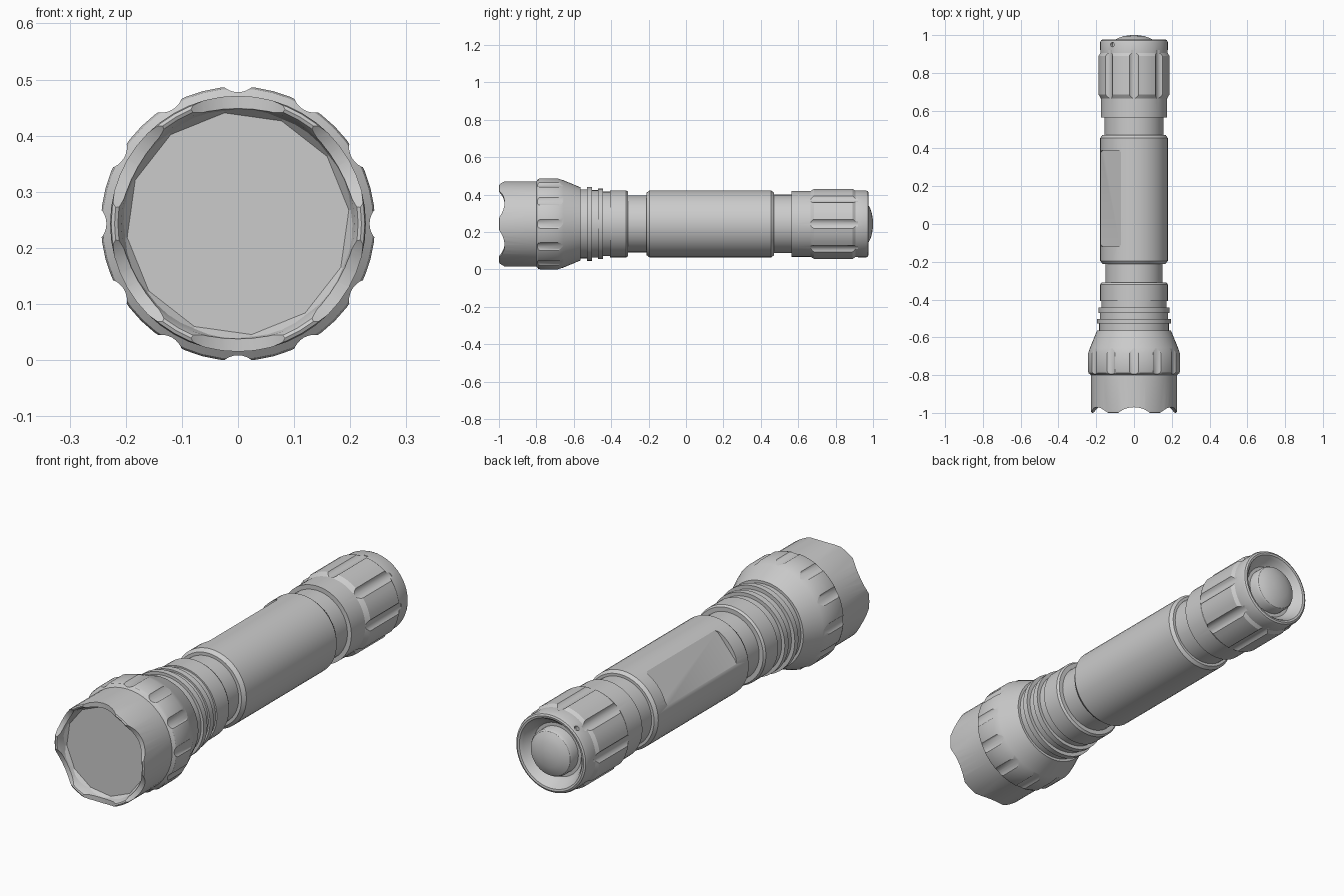
import bpy, bmesh, math
from mathutils import Matrix, Vector

if "Cube" in bpy.data.objects:
    bpy.data.objects.remove(bpy.data.objects["Cube"], do_unlink=True)

AXIS_Z = 0.243   # height of the long axis
SIDES = 48

grey = bpy.data.materials.new("matte_grey")
grey.use_nodes = True
grey.diffuse_color = (0.6, 0.6, 0.6, 1)
grey.node_tree.nodes["Principled BSDF"].inputs["Base Color"].default_value = (0.6, 0.6, 0.6, 1)


def make(name, bm):
    bmesh.ops.recalc_face_normals(bm, faces=bm.faces)
    mesh = bpy.data.meshes.new(name)
    bm.to_mesh(mesh)
    bm.free()
    mesh.materials.append(grey)
    ob = bpy.data.objects.new(name, mesh)
    bpy.context.collection.objects.link(ob)
    return ob


def lathe(name, profile):
    """Spin (y, radius) points round the long axis into a closed solid."""
    bm = bmesh.new()
    points = [(profile[0][0], 0)] + profile + [(profile[-1][0], 0)]
    verts = [bm.verts.new((0, y, AXIS_Z + r)) for y, r in points]
    edges = [bm.edges.new(pair) for pair in zip(verts, verts[1:])]
    bmesh.ops.spin(bm, geom=verts + edges, cent=(0, 0, AXIS_Z), axis=(0, 1, 0),
                   angle=math.tau, steps=SIDES)
    bmesh.ops.remove_doubles(bm, verts=bm.verts, dist=0.0002)
    return make(name, bm)


def around(angle, r, y):
    """Frame at a point round the axis, its z pointing outwards; 0 is the top."""
    spin = Matrix.Rotation(angle, 4, 'Y')
    return Matrix.Translation((0, y, AXIS_Z)) @ spin @ Matrix.Translation((0, 0, r))


def rod(matrix, radius, length, segments=32):
    bm = bmesh.new()
    bmesh.ops.create_cone(bm, cap_ends=True, segments=segments, radius1=radius,
                          radius2=radius, depth=length, matrix=matrix)
    return make("cutter", bm)


def cut(ob, cutter):
    mod = ob.modifiers.new("cut", 'BOOLEAN')
    mod.operation = 'DIFFERENCE'
    mod.solver = 'EXACT'
    mod.object = cutter
    bpy.context.view_layer.objects.active = ob
    bpy.ops.object.modifier_apply(modifier=mod.name)
    bpy.data.objects.remove(cutter, do_unlink=True)


def grooves(ob, count, floor, radius, y0, y1):
    """Shallow round flutes running along the axis."""
    for i in range(count):
        m = around(math.tau * i / count, floor + radius, (y0 + y1) / 2)
        cut(ob, rod(m @ Matrix.Rotation(math.pi / 2, 4, 'X'), radius, y1 - y0))


# Head with open bore, fluted collar and cone
head = lathe("head", [(-0.94, 0.2), (-0.985, 0.208), (-0.997, 0.214), (-1.0, 0.22),
                      (-0.997, 0.226), (-0.985, 0.228), (-0.8, 0.228), (-0.79, 0.241),
                      (-0.78, 0.2445), (-0.685, 0.2445), (-0.655, 0.233), (-0.565, 0.196)])
for i in range(6):
    cut(head, rod(around(math.tau * i / 6, 0.23, -1.102), 0.132, 0.16, 64))
grooves(head, 12, 0.2345, 0.039, -0.83, -0.6)

# Twelve-sided reflector lip closed by the lens
bm = bmesh.new()
tilt = Matrix.Rotation(math.radians(-7), 4, 'Y')
rings = []
for y, r in ((-0.968, 0.214), (-0.95, 0.199)):
    rings.append([bm.verts.new(Vector((0, y, AXIS_Z)) + tilt @ Vector(
        (r * math.sin(math.tau * i / 12), 0, r * math.cos(math.tau * i / 12))))
        for i in range(12)])
for i in range(12):
    j = (i + 1) % 12
    bm.faces.new((rings[0][i], rings[0][j], rings[1][j], rings[1][i]))
bm.faces.new(rings[1])
lens = make("lens", bm)
if lens.data.polygons[-1].normal.y > 0:
    lens.data.flip_normals()

# Cooling fins behind the head
fins = lathe("cooling_fins", [(-0.6, 0.184), (-0.528, 0.184), (-0.528, 0.197), (-0.502, 0.197),
                              (-0.502, 0.18), (-0.47, 0.18), (-0.47, 0.188), (-0.443, 0.188),
                              (-0.443, 0.172), (-0.407, 0.172), (-0.407, 0.179), (-0.32, 0.179),
                              (-0.31, 0.172)])

# Barrel with its two narrow necks
barrel = lathe("barrel", [(-0.35, 0.152), (-0.212, 0.152), (-0.212, 0.166), (-0.195, 0.179),
                          (0.455, 0.179), (0.47, 0.168), (0.47, 0.156), (0.6, 0.156)])

# Flat label pocket with rounded corners on the upper right
bm = bmesh.new()
pocket = around(math.radians(-50), 0.2085, 0.135)
bmesh.ops.create_cube(bm, size=1, matrix=Matrix.Diagonal((0.18, 0.51, 0.1, 1)))
upright = [e for e in bm.edges if abs(e.verts[0].co.z - e.verts[1].co.z) > 0.05]
bmesh.ops.bevel(bm, geom=upright, offset=0.03, segments=6, profile=0.5, affect='EDGES')
bmesh.ops.transform(bm, matrix=pocket, verts=bm.verts)
cut(barrel, make("cutter", bm))

# Tail cap with fluted grip and recessed cup
tail = lathe("tail_cap", [(0.565, 0.176), (0.665, 0.176), (0.685, 0.189), (0.89, 0.189),
                          (0.905, 0.179), (0.962, 0.179), (0.972, 0.175), (0.976, 0.167),
                          (0.974, 0.158), (0.962, 0.148), (0.935, 0.134), (0.925, 0.12)])
grooves(tail, 8, 0.1755, 0.0325, 0.66, 0.92)
cut(tail, rod(around(math.radians(-40), 0.179, 0.95), 0.012, 0.03, 16))

# Domed push button
button = lathe("push_button", [(0.9, 0.105), (0.965, 0.105), (0.976, 0.099), (0.986, 0.08),
                               (0.994, 0.055), (0.999, 0.025), (1.0, 0.008)])

# Smooth shading with crisp edges
bpy.ops.object.select_all(action='DESELECT')
for ob in (head, fins, barrel, tail, button):
    ob.select_set(True)
bpy.context.view_layer.objects.active = head
bpy.ops.object.shade_smooth_by_angle(angle=math.radians(30))
